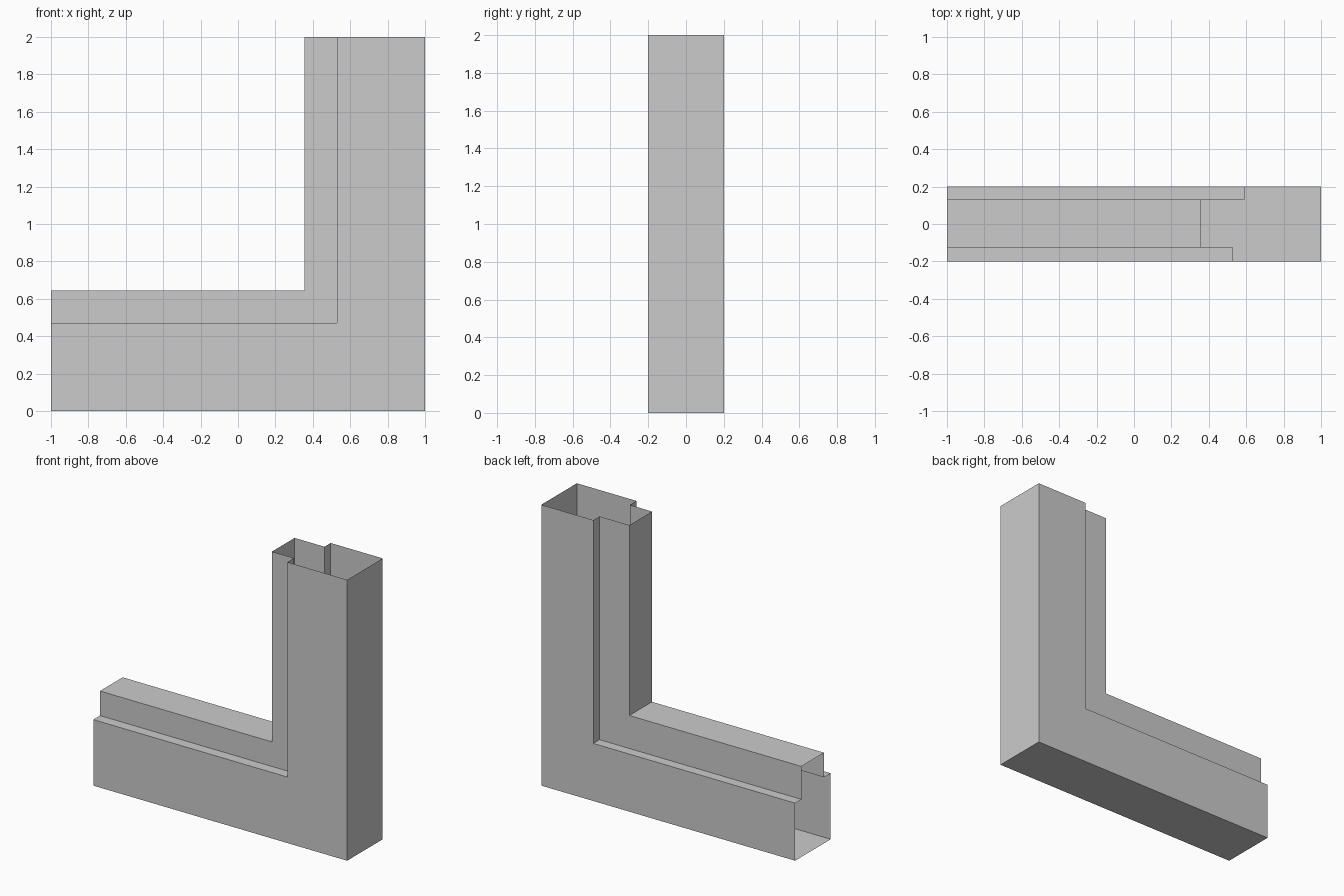
import bpy
import bmesh

if "Cube" in bpy.data.objects:
    bpy.data.objects.remove(bpy.data.objects["Cube"])

# Closed cross-section: (distance from outer edge, y), stepped on both faces
profile = [(0, 0.2), (0, -0.2), (0.47, -0.2), (0.47, -0.125),
           (0.645, -0.125), (0.645, 0.13), (0.41, 0.13), (0.41, 0.2)]

# Mitred sweep stations: left end, corner, top end
stations = [lambda d, y: (-1, y, d),
            lambda d, y: (1 - d, y, d),
            lambda d, y: (1 - d, y, 2)]

bm = bmesh.new()
rings = [[bm.verts.new(place(d, y)) for d, y in profile] for place in stations]

# Skin the walls, leaving both ends of the hollow section open
n = len(profile)
for a, b in zip(rings, rings[1:]):
    for i in range(n):
        j = (i + 1) % n
        bm.faces.new((a[i], b[i], b[j], a[j]))

mesh = bpy.data.meshes.new("corner_frame_section")
bm.to_mesh(mesh)
bm.free()
frame = bpy.data.objects.new("corner_frame_section", mesh)
bpy.context.collection.objects.link(frame)
